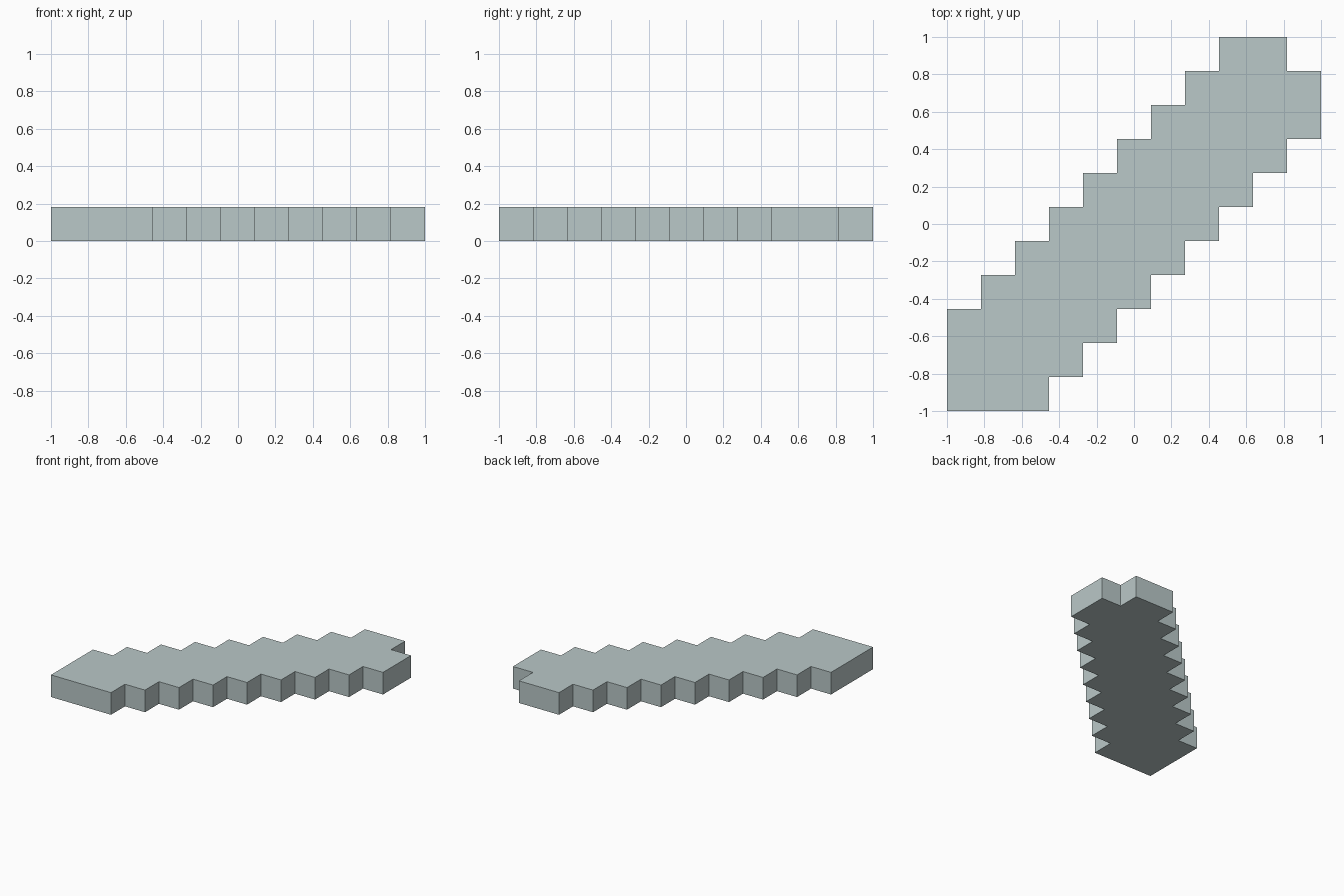
import bpy
import bmesh

if "Cube" in bpy.data.objects:
    bpy.data.objects.remove(bpy.data.objects["Cube"])

CELLS = 11
C = 2.0 / CELLS  # one grid step, also the slab thickness

# Lower-right half of the stepped outline, in grid steps
side = []
for j in range(8):
    side += [(j + 3, j), (j + 3, j + 1)]
side += [(11, 8), (11, 10)]

# Mirror across the diagonal; the far corner is notched at (10, 10)
mirrored = [(y, x) for x, y in reversed(side)]
outline = [(0, 0)] + side + [(10, 10)] + mirrored

# Extrude the outline into a slab
bm = bmesh.new()
base = bm.faces.new([bm.verts.new((x * C - 1, y * C - 1, 0)) for x, y in outline])
top = bmesh.ops.extrude_face_region(bm, geom=[base], use_keep_orig=True)
bmesh.ops.translate(bm, vec=(0, 0, C),
                    verts=[v for v in top["geom"] if isinstance(v, bmesh.types.BMVert)])
bmesh.ops.recalc_face_normals(bm, faces=bm.faces)

mesh = bpy.data.meshes.new("stepped_slab")
bm.to_mesh(mesh)
bm.free()

# Pale grey-green surface
mat = bpy.data.materials.new("pale grey green")
mat.diffuse_color = (0.49, 0.58, 0.58, 1)
mat.use_nodes = True
mat.node_tree.nodes["Principled BSDF"].inputs["Base Color"].default_value = mat.diffuse_color
mesh.materials.append(mat)

slab = bpy.data.objects.new("stepped_slab", mesh)
bpy.context.collection.objects.link(slab)
